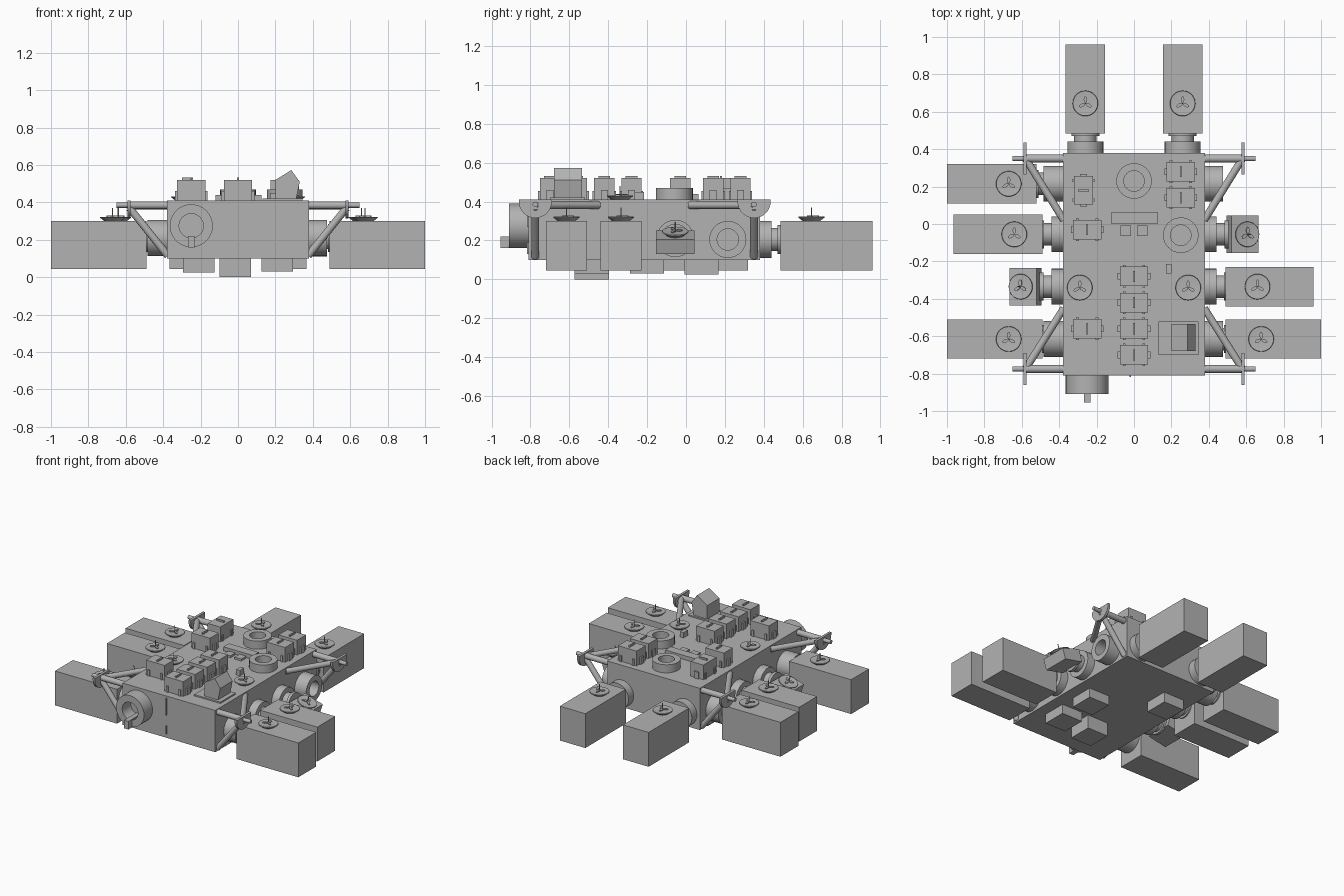
import bpy, bmesh, math
from mathutils import Matrix, Vector

if "Cube" in bpy.data.objects:
    bpy.data.objects.remove(bpy.data.objects["Cube"], do_unlink=True)

GREY = (0.45, 0.45, 0.45, 1)
mat = bpy.data.materials.new("hull_grey")
mat.use_nodes = True
mat.diffuse_color = GREY
mat.node_tree.nodes["Principled BSDF"].inputs["Base Color"].default_value = GREY
made = []


def finish(name, bm, matrix=None):
    if matrix is not None:
        bm.transform(matrix)
    bmesh.ops.recalc_face_normals(bm, faces=bm.faces)
    mesh = bpy.data.meshes.new(name)
    bm.to_mesh(mesh)
    bm.free()
    mesh.materials.append(mat)
    ob = bpy.data.objects.new(name, mesh)
    bpy.context.collection.objects.link(ob)
    made.append(ob)
    return ob


def add_box(bm, x0, x1, y0, y1, z0, z1):
    m = (Matrix.Translation(((x0 + x1) / 2, (y0 + y1) / 2, (z0 + z1) / 2))
         @ Matrix.Diagonal((x1 - x0, y1 - y0, z1 - z0, 1)))
    bmesh.ops.create_cube(bm, size=1, matrix=m)


def box(name, *bounds):
    bm = bmesh.new()
    add_box(bm, *bounds)
    return finish(name, bm)


def frame(loc, axis=(0, 0, 1)):
    turn = Vector((0, 0, 1)).rotation_difference(Vector(axis)).to_matrix().to_4x4()
    return Matrix.Translation(loc) @ turn


def lathe(name, profile, matrix, closed=False, angle=2 * math.pi):
    """Spin an (r, z) profile about local z."""
    bm = bmesh.new()
    vs = [bm.verts.new((r, 0, z)) for r, z in profile]
    es = [bm.edges.new(p) for p in zip(vs, vs[1:])]
    if closed:
        es.append(bm.edges.new((vs[-1], vs[0])))
    bmesh.ops.spin(bm, geom=vs + es, cent=(0, 0, 0), axis=(0, 0, 1),
                   angle=angle, steps=32, use_duplicate=False)
    bmesh.ops.remove_doubles(bm, verts=bm.verts, dist=1e-5)
    return finish(name, bm, matrix)


def rod(name, a, b, r):
    a, b = Vector(a), Vector(b)
    return lathe(name, [(0, 0), (r, 0), (r, (b - a).length), (0, (b - a).length)],
                 frame(a, b - a))


def prism(name, outline, y0, y1):
    bm = bmesh.new()
    face = bm.faces.new([bm.verts.new((x, y0, z)) for x, z in outline])
    ext = bmesh.ops.extrude_face_region(bm, geom=[face])
    bmesh.ops.translate(bm, vec=(0, y1 - y0, 0),
                        verts=[v for v in ext["geom"] if isinstance(v, bmesh.types.BMVert)])
    return finish(name, bm)


def ring(name, loc, axis, outer, inner, height):
    lathe(name, [(outer, 0), (outer, height), (inner, height), (inner, 0)],
          frame(loc, axis), closed=True)


def antenna(name, loc, axis=(0, 0, 1)):
    """Shallow dish with three flat petals and a feed spike."""
    m = frame(loc, axis)
    lathe(name + "_dish", [(0, 0), (0.045, 0), (0.068, 0.018), (0.066, 0.022), (0, 0.016)], m)
    bm = bmesh.new()
    for k in range(3):
        turn = Matrix.Rotation(math.radians(90 + 120 * k), 4, "Z")
        petal = Matrix.Translation((0.02, 0, 0.026)) @ Matrix.Diagonal((0.018, 0.009, 0.006, 1))
        bmesh.ops.create_cone(bm, cap_ends=True, segments=12, radius1=1, radius2=1,
                              depth=1, matrix=turn @ petal)
    finish(name + "_petals", bm, m)
    rod(name + "_spike", m @ Vector((0, 0, 0.01)), m @ Vector((0, 0, 0.07)), 0.003)


def port(name, loc, axis, collar, reach):
    """Docking collar, neck and flange pointing outwards."""
    m = frame(loc, axis)
    lathe(name, [(0, 0), (0.096, 0), (0.096, collar), (0.06, collar), (0.06, reach - 0.02),
                 (0.075, reach - 0.02), (0.075, reach), (0, reach)], m)


# Main hull
box("hull", -0.38, 0.38, -0.81, 0.38, 0.1, 0.41)

# Docked cargo pods: side, y, inner x, outer x, antenna x, collar length
pods = [(-1, 0.215, 0.52, 1, 0.67, 0.105), (-1, -0.055, 0.49, 0.965, 0.64, 0.06),
        (-1, -0.615, 0.49, 1, 0.67, 0.105), (1, -0.335, 0.49, 0.96, 0.66, 0.06),
        (1, -0.615, 0.49, 1, 0.68, 0.095)]
for i, (s, y, a, b, ax, collar) in enumerate(pods):
    x0, x1 = sorted((s * a, s * b))
    box(f"side_pod_{i}", x0, x1, y - 0.105, y + 0.105, 0.045, 0.3)
    antenna(f"side_pod_antenna_{i}", (s * ax, y, 0.3))
    port(f"side_port_{i}", (s * 0.37, y, 0.21), (s, 0, 0), collar + 0.01, a - 0.36)

for s in (-1, 1):
    x = s * 0.26
    box(f"rear_pod_{s}", x - 0.105, x + 0.105, 0.485, 0.96, 0.045, 0.3)
    antenna(f"rear_pod_antenna_{s}", (x, 0.645, 0.3))
    port(f"rear_port_{s}", (x, 0.37, 0.205), (0, 1, 0), 0.07, 0.12)
    antenna(f"deck_antenna_{s}", (s * 0.29, -0.34, 0.41))

# Small tilted sensor pods
for s, y in ((-1, -0.335), (1, -0.055)):
    prism(f"sensor_pod_{s}", [(s * 0.495, 0.16), (s * 0.64, 0.13), (s * 0.665, 0.205),
                              (s * 0.52, 0.25)], y - 0.1, y + 0.1)
    antenna(f"sensor_antenna_{s}", (s * 0.6, y, 0.228), (s * 0.35, 0, 1))
    port(f"sensor_port_{s}", (s * 0.37, y, 0.21), (s, 0, 0), 0.07, 0.135)

# Open rings: side, deck and front
ring("open_side_port", (0.37, 0.215, 0.205), (1, 0, 0), 0.095, 0.055, 0.105)
ring("deck_ring_rear", (0, 0.23, 0.4), (0, 0, 1), 0.095, 0.055, 0.07)
ring("deck_ring_side", (0.25, -0.06, 0.4), (0, 0, 1), 0.095, 0.055, 0.07)
ring("front_ring", (-0.25, -0.8, 0.275), (0, -1, 0), 0.115, 0.065, 0.11)
box("front_hook", -0.268, -0.232, -0.955, -0.81, 0.16, 0.22)

# Handrails on the front face
box("front_rail_upper", -0.025, -0.017, -0.818, -0.8, 0.27, 0.395)
box("front_rail_lower", -0.025, -0.017, -0.818, -0.8, 0.13, 0.19)


# Deck equipment cases with side clamps and a lid handle
def case(name, x, y, turned=False):
    bm = bmesh.new()
    add_box(bm, -0.076, 0.076, -0.052, 0.052, 0, 0.11)
    add_box(bm, -0.005, 0.005, -0.03, 0.03, 0.1, 0.122)
    for s in (-1, 1):
        a, b = sorted((s * 0.07, s * 0.087))
        add_box(bm, a, b, -0.018, 0.018, 0, 0.05)
        a, b = sorted((s * 0.045, s * 0.06))
        add_box(bm, a, b, -0.06, 0.06, 0, 0.045)
    finish(name, bm, Matrix.Translation((x, y, 0.41))
           @ Matrix.Rotation(math.pi / 2 if turned else 0, 4, "Z"))


case("case_turned", -0.27, 0.18, True)
spots = [(-0.25, -0.03), (-0.25, -0.56), (0.25, 0.28), (0.25, 0.14)]
spots += [(0, -0.28 - 0.14 * k) for k in range(4)]
for i, (x, y) in enumerate(spots):
    case(f"case_{i}", x, y)

# Tilted instrument housing on its base plate
box("housing_plate", 0.13, 0.345, -0.7, -0.52, 0.4, 0.42)
prism("instrument_housing", [(0.2, 0.41), (0.2, 0.52), (0.285, 0.573), (0.33, 0.51),
                             (0.31, 0.41)], -0.68, -0.535)

# Small deck fittings
box("deck_panel", -0.12, 0.125, 0, 0.065, 0.4, 0.44)
for s in (-1, 1):
    x = s * 0.045
    box(f"deck_block_{s}", x - 0.028, x + 0.028, -0.065, -0.008, 0.4, 0.425)
box("deck_post", 0.17, 0.2, -0.265, -0.215, 0.4, 0.45)

# Corner outriggers: boom, two braces and a half disc
for sx in (-1, 1):
    for y, inward in ((0.35, 0.02), (-0.775, -0.45)):
        tag = f"{'left' if sx > 0 else 'right'}_{'rear' if y > 0 else 'front'}"
        rod("boom_" + tag, (sx * 0.36, y, 0.385), (sx * 0.59, y, 0.385), 0.021)
        rod("boom_tip_" + tag, (sx * 0.59, y, 0.385), (sx * 0.65, y, 0.385), 0.014)
        rod("deck_brace_" + tag, (sx * 0.375, inward, 0.382), (sx * 0.58, y, 0.382), 0.02)
        rod("lower_brace_" + tag, (sx * 0.375, y, 0.115), (sx * 0.58, y, 0.37), 0.02)
        bm = bmesh.new()
        arc = [math.pi * (1 + k / 16) for k in range(17)]
        rim = [bm.verts.new((sx * 0.592, y + 0.085 * math.cos(t), 0.4 + 0.085 * math.sin(t)))
               for t in arc]
        rim += [bm.verts.new((sx * 0.592, y + 0.085 * c, 0.41)) for c in (1, -1)]
        ext = bmesh.ops.extrude_face_region(bm, geom=[bm.faces.new(rim)])
        bmesh.ops.translate(bm, vec=(-sx * 0.018, 0, 0),
                            verts=[v for v in ext["geom"] if isinstance(v, bmesh.types.BMVert)])
        finish("half_disc_" + tag, bm)

# Belly boxes
for i, (x, y, z) in enumerate([(-0.21, 0.08, 0.025), (0.21, -0.2, 0.03),
                               (0.21, -0.485, 0.03), (-0.015, -0.485, 0)]):
    box(f"belly_box_{i}", x - 0.085, x + 0.085, y - 0.088, y + 0.088, z, 0.105)

# Smooth the round parts, keep hard edges
bpy.ops.object.select_all(action="DESELECT")
for ob in made:
    ob.select_set(True)
bpy.context.view_layer.objects.active = made[0]
bpy.ops.object.shade_smooth_by_angle(angle=math.radians(35))
